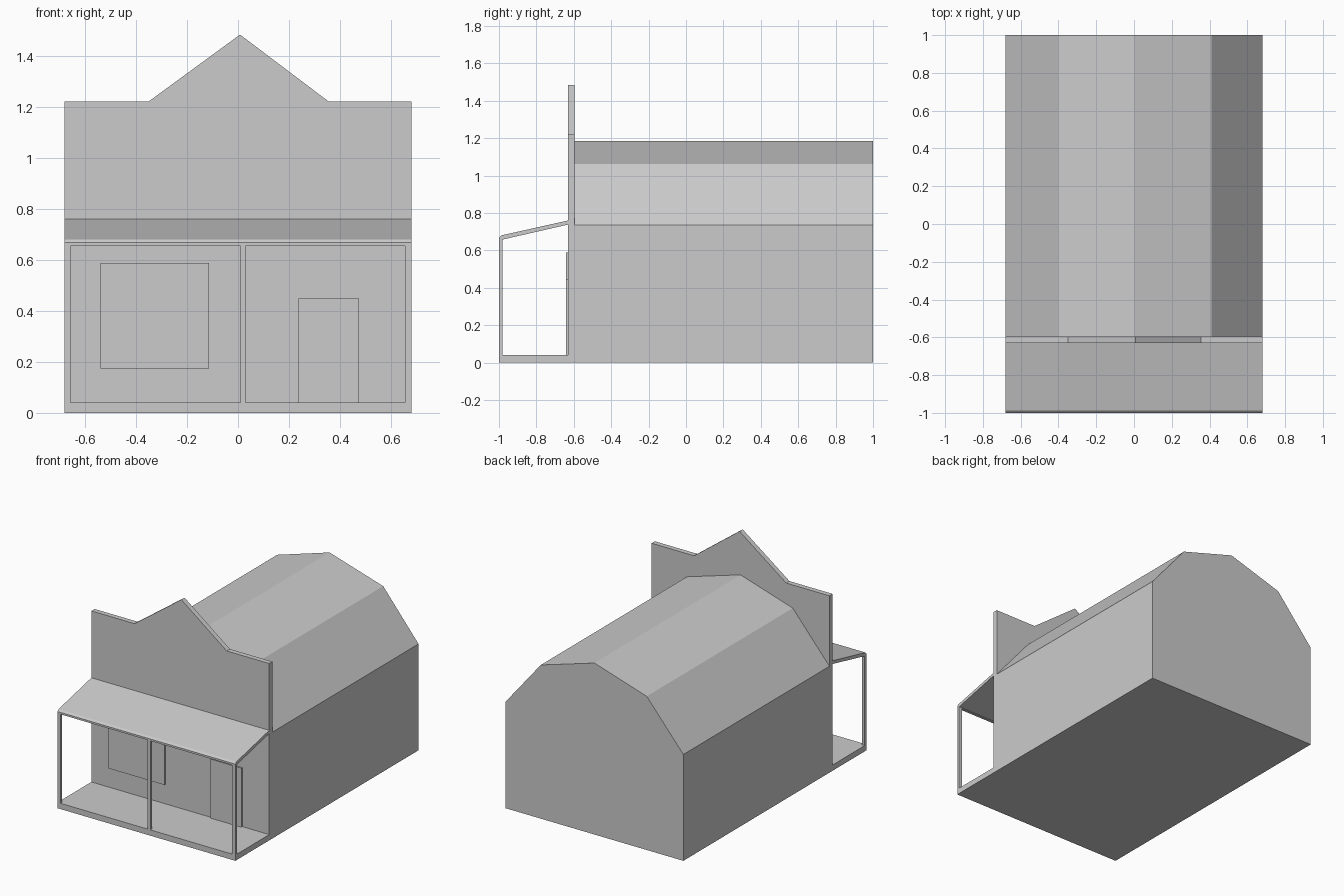
import bpy, bmesh
from mathutils import Vector

if "Cube" in bpy.data.objects:
    bpy.data.objects.remove(bpy.data.objects["Cube"])


def extrude(name, profile, to_point, depth):
    """Extrude a closed 2D profile; to_point maps (a, b) to 3D."""
    bm = bmesh.new()
    face = bm.faces.new([bm.verts.new(to_point(a, b)) for a, b in profile])
    res = bmesh.ops.extrude_face_region(bm, geom=[face], use_keep_orig=True)
    verts = [g for g in res["geom"] if isinstance(g, bmesh.types.BMVert)]
    bmesh.ops.translate(bm, verts=verts, vec=Vector(depth))
    bmesh.ops.recalc_face_normals(bm, faces=bm.faces[:])
    mesh = bpy.data.meshes.new(name)
    bm.to_mesh(mesh)
    bm.free()
    obj = bpy.data.objects.new(name, mesh)
    bpy.context.collection.objects.link(obj)
    return obj


def along_y(name, profile, y0, y1):
    return extrude(name, profile, lambda x, z: (x, y0, z), (0, y1 - y0, 0))


def along_x(name, profile, x0, x1):
    return extrude(name, profile, lambda y, z: (x0, y, z), (x1 - x0, 0, 0))


def box(name, x, y, z):
    return along_y(name, [(x[0], z[0]), (x[1], z[0]), (x[1], z[1]), (x[0], z[1])], *y)


W = 0.68            # half width
WALL, BACK = -0.63, -0.595   # front and back of the false front

# Barn body with gambrel roof
along_y("barn_body", [(-W, 0), (W, 0), (W, 0.735), (0.41, 1.062), (0.0, 1.185),
                      (-0.40, 1.062), (-W, 0.735)], BACK, 1.0)

# Stepped false front with a central gable
along_y("false_front", [(-W, 0), (W, 0), (W, 1.222), (0.355, 1.222), (0.008, 1.484),
                        (-0.35, 1.222), (-W, 1.222)], WALL, BACK)

# Porch deck, sloping roof and posts
box("porch_deck", (-W, W), (-1.0, WALL), (0, 0.04))
along_x("porch_roof", [(-1.0, 0.655), (-1.0, 0.668), (-0.988, 0.68), (WALL, 0.76),
                       (WALL, 0.738), (-0.98, 0.658), (-0.98, 0.655)], -W, W)
for side, x in (("left", (-W, -0.658)), ("middle", (0.01, 0.03)), ("right", (0.656, W))):
    box("porch_post_" + side, x, (-1.0, -0.98), (0.04, 0.656))

# Raised window and door panels
box("window", (-0.54, -0.113), (-0.641, WALL), (0.175, 0.588))
box("door", (0.237, 0.474), (-0.641, WALL), (0.04, 0.448))
